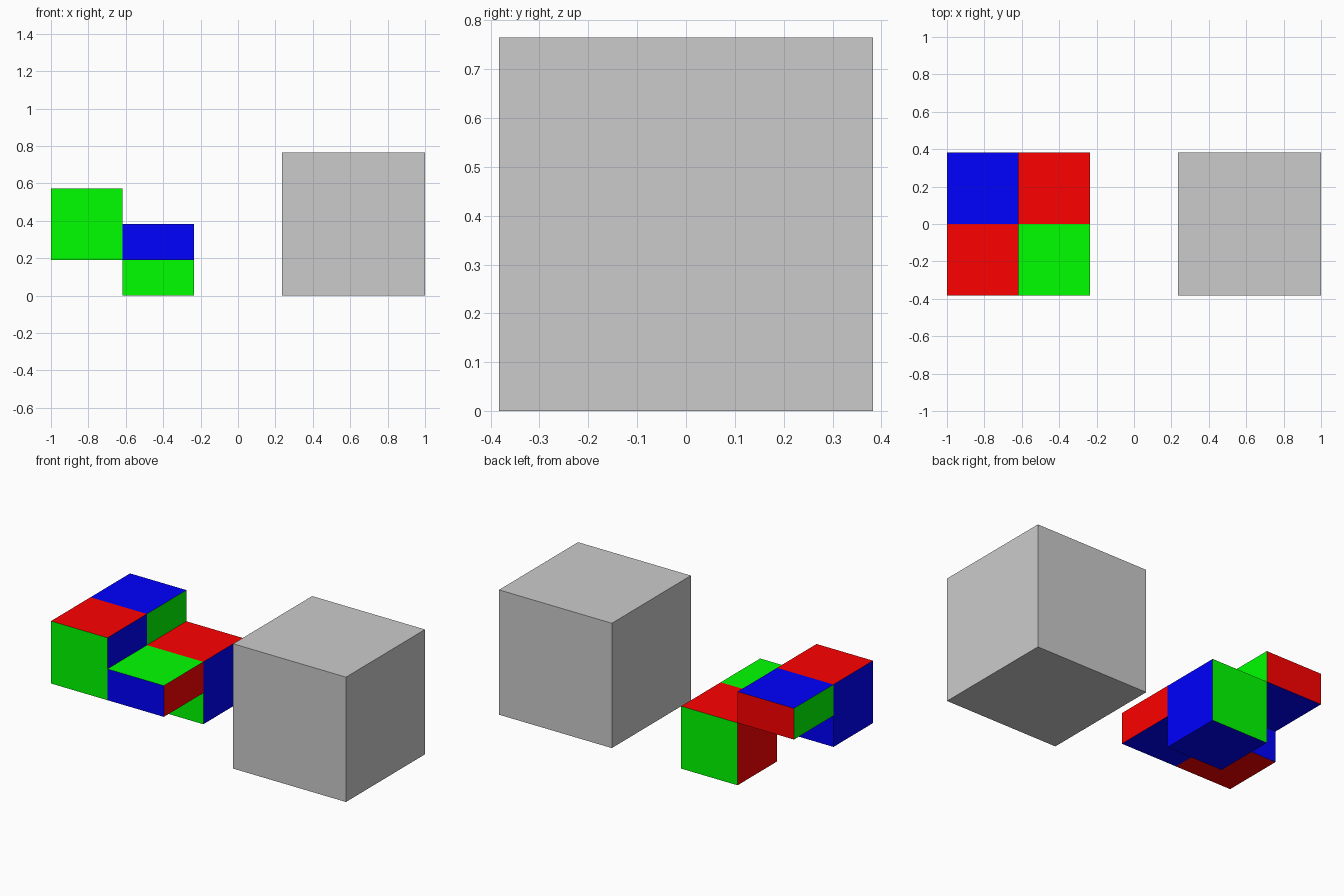
import bpy
import bmesh
from mathutils import Matrix, Vector

if "Cube" in bpy.data.objects:
    bpy.data.objects.remove(bpy.data.objects["Cube"])

S = 0.3825      # width of a small block
H = S / 2       # one step in height
X0 = -1.0       # left edge of the stepped group


def material(name, rgb):
    mat = bpy.data.materials.new(name)
    mat.diffuse_color = (*rgb, 1.0)
    mat.use_nodes = True
    mat.node_tree.nodes["Principled BSDF"].inputs["Base Color"].default_value = mat.diffuse_color
    return mat


MATS = [material("red", (1, 0, 0)),
        material("green", (0, 1, 0)),
        material("blue", (0, 0, 1))]
SIDES = [Vector(v) for v in ((-1, 0, 0), (1, 0, 0), (0, -1, 0),
                             (0, 1, 0), (0, 0, -1), (0, 0, 1))]


def block(name, lo, hi, colours=None):
    """Box from lo to hi; colours lists left, right, front, back, bottom, top."""
    lo, hi = Vector(lo), Vector(hi)
    bm = bmesh.new()
    bmesh.ops.create_cube(bm, size=1.0, matrix=Matrix.Translation((lo + hi) / 2)
                          @ Matrix.Diagonal((*(hi - lo), 1.0)))
    bm.normal_update()
    mesh = bpy.data.meshes.new(name)
    if colours:
        for mat in MATS:
            mesh.materials.append(mat)
        for face in bm.faces:
            side = max(range(6), key=lambda i: face.normal.dot(SIDES[i]))
            face.material_index = "rgb".index(colours[side])
    bm.to_mesh(mesh)
    bm.free()
    bpy.context.collection.objects.link(bpy.data.objects.new(name, mesh))


# Large plain cube
block("large_cube", (1 - 2 * S, -S, 0), (1, S, 2 * S))

# Stepped coloured blocks: column, row, bottom step, top step, face colours
for name, col, row, z0, z1, colours in (
        ("front_left_block", 0, 0, 1, 3, "bbgbrr"),
        ("front_right_slab", 1, 0, 1, 2, "rrbbbg"),
        ("back_right_block", 1, 1, 0, 2, "rbggbr"),
        ("back_left_slab", 0, 1, 2, 3, "ggrrbb")):
    x, y = X0 + col * S, (row - 1) * S
    block(name, (x, y, z0 * H), (x + S, y + S, z1 * H), colours)
